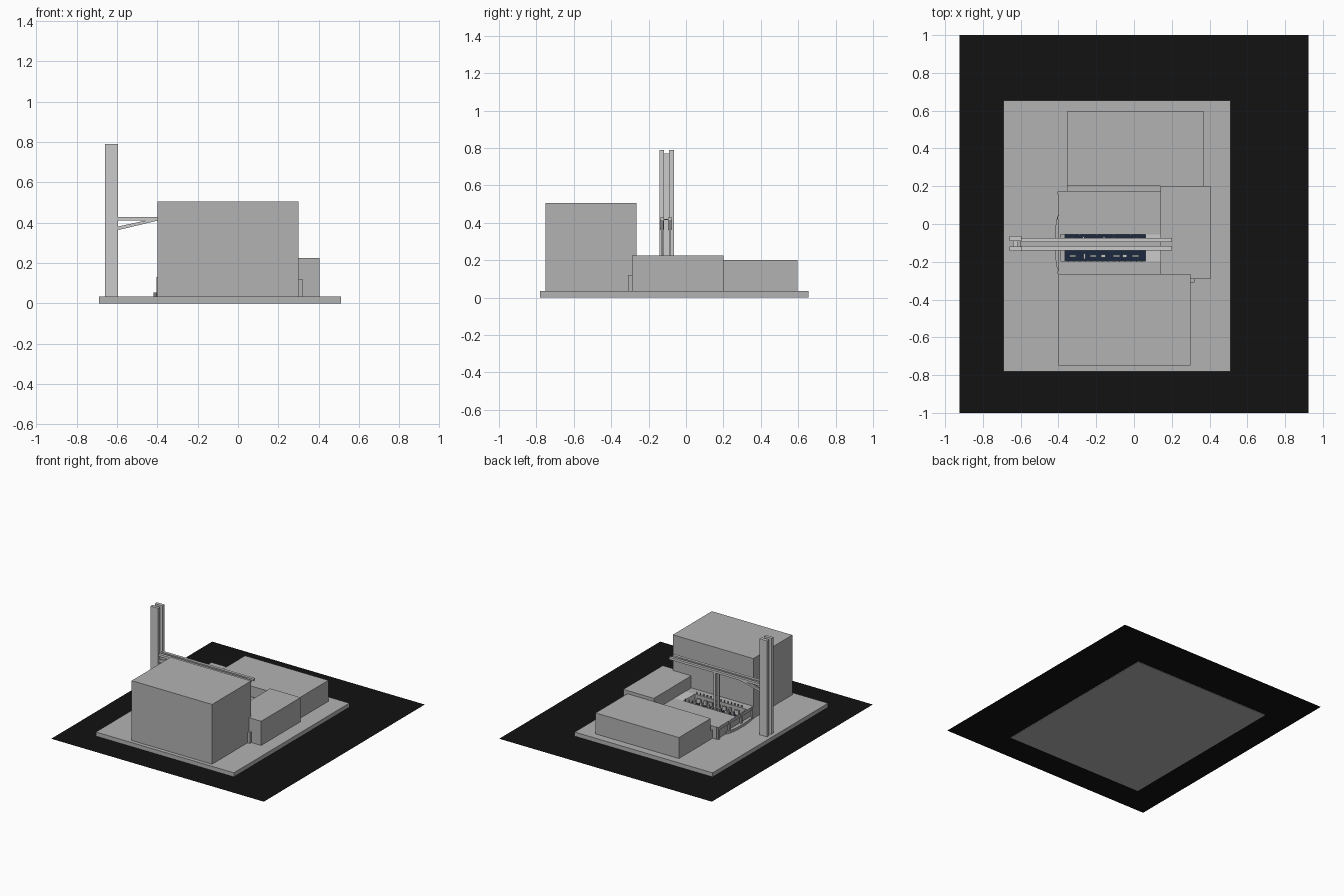
import bpy, math, random
from mathutils import Vector

if "Cube" in bpy.data.objects:
    bpy.data.objects.remove(bpy.data.objects["Cube"])

random.seed(4)


def mat(name, r, g, b):
    m = bpy.data.materials.new(name)
    m.diffuse_color = (r, g, b, 1)
    m.use_nodes = True
    m.node_tree.nodes["Principled BSDF"].inputs["Base Color"].default_value = m.diffuse_color
    return m


BLACK = mat("asphalt", 0.006, 0.006, 0.006)
NAVY = mat("navy", 0.012, 0.022, 0.05)
GREY = mat("massing_grey", 0.45, 0.45, 0.45)


def mesh(name, verts, faces, m=None):
    me = bpy.data.meshes.new(name)
    me.from_pydata(verts, [], faces)
    ob = bpy.data.objects.new(name, me)
    bpy.context.collection.objects.link(ob)
    if m:
        me.materials.append(m)
    return ob


def box(name, x, y, z, m=None):
    v = [(a, b, c) for c in z for a, b in ((x[0], y[0]), (x[1], y[0]), (x[1], y[1]), (x[0], y[1]))]
    f = [(3, 2, 1, 0), (4, 5, 6, 7)] + [(i, (i + 1) % 4, (i + 1) % 4 + 4, i + 4) for i in range(4)]
    return mesh(name, v, f, m)


def prism_xz(name, pts, y0, y1, m=None):
    n = len(pts)
    v = [(x, y0, z) for x, z in pts] + [(x, y1, z) for x, z in pts]
    f = [tuple(range(n)), tuple(range(2 * n - 1, n - 1, -1))]
    f += [(i, i + n, (i + 1) % n + n, (i + 1) % n) for i in range(n)]
    return mesh(name, v, f, m)


# Ground sheet and site slab
mesh("ground_sheet", [(-.925, -1, .003), (.925, -1, .003), (.925, 1, .003), (-.925, 1, .003)],
     [(0, 1, 2, 3)], BLACK)
B = 0.035
box("site_slab", (-.69, .51), (-.78, .655), (0, B), GREY)

# Main building masses
box("tall_block", (-.4, .3), (-.75, -.265), (B, .505), GREY)
box("side_block", (.14, .405), (-.29, .2), (B, .225), GREY)
box("rear_block", (-.355, .37), (.2, .595), (B, .2), GREY)
box("side_block_pier", (.3, .32), (-.31, -.29), (B, .12), GREY)

# Low terrace, courtyard rims and sunken dark floor
T = 0.13
box("terrace", (-.39, .14), (0, .175), (B, T), GREY)
box("terrace_link", (-.355, .14), (.175, .2), (B, .1), GREY)
box("court_rim_front", (-.39, .14), (-.265, -.195), (B, T), GREY)
box("court_rim_rear", (-.39, .14), (-.055, 0), (B, T), GREY)
box("court_end_landing", (.06, .14), (-.195, -.055), (B, T))
box("court_rim_left", (-.39, -.365), (-.195, -.055), (B, T * .75), GREY)
box("court_floor", (-.365, .06), (-.195, -.055), (B, .08), NAVY)

# Rows of small benches and posts in the courtyard
for row, y in enumerate((-.17, -.125, -.08)):
    for i in range(7):
        cx = -.32 + i * .055 + random.uniform(-.008, .008)
        w, d = random.choice(((.018, .005), (.006, .015), (.012, .008)))
        box(f"court_bench_{row}_{i}", (cx - w, cx + w), (y - d, y + d), (.08, .115))
for y in (-.2, -.06):
    for i in range(14):
        x = -.35 + i * .03
        box("court_baluster", (x, x + .006), (y, y + .006), (T, .15), GREY)

# Entrance columns and lintel facing left
for y in (-.26, -.12, .03, .16):
    box("entrance_column", (-.405, -.39), (y - .005, y + .012), (B, T), GREY)
box("entrance_lintel", (-.4, -.39), (-.265, .172), (.105, T), GREY)

# Curved entrance step
n = 12
v, f = [], []
for i in range(n + 1):
    t = i / n
    y = -.26 + .32 * t
    x = -.395 - .025 * math.sin(math.pi * t) ** .5 if 0 < t < 1 else -.395
    for a, b in ((x, B), (x, .055), (-.39, .055), (-.39, B)):
        v.append((a, y, b))
    if i:
        k = 4 * i
        f += [(k - 4 + j, k - 4 + (j + 1) % 4, k + (j + 1) % 4, k + j) for j in range(4)]
f += [(0, 3, 2, 1), (4 * n, 4 * n + 1, 4 * n + 2, 4 * n + 3)]
mesh("entrance_step", v, f, GREY)

# Twin towers with long beams, braces and posts
for tower, beam in (((-.142, -.118), (-.139, -.117)), ((-.091, -.064), (-.096, -.075))):
    box("tower", (-.66, -.595), tower, (B, .79))
    box("long_beam", (-.6, .2), beam, (.41, .428))
    prism_xz("beam_brace", [(-.6, .362), (-.4, .41), (-.46, .41), (-.6, .38)],
             beam[0] + .003, beam[1] - .003)
    c = sum(beam) / 2
    box("beam_post", (-.2, -.185), (c - .006, c + .006), (.08, .41))
box("tower_web", (-.64, -.615), (-.118, -.091), (B, .77))
box("beam_web", (-.6, .14), (-.117, -.096), (.414, .42), GREY)
